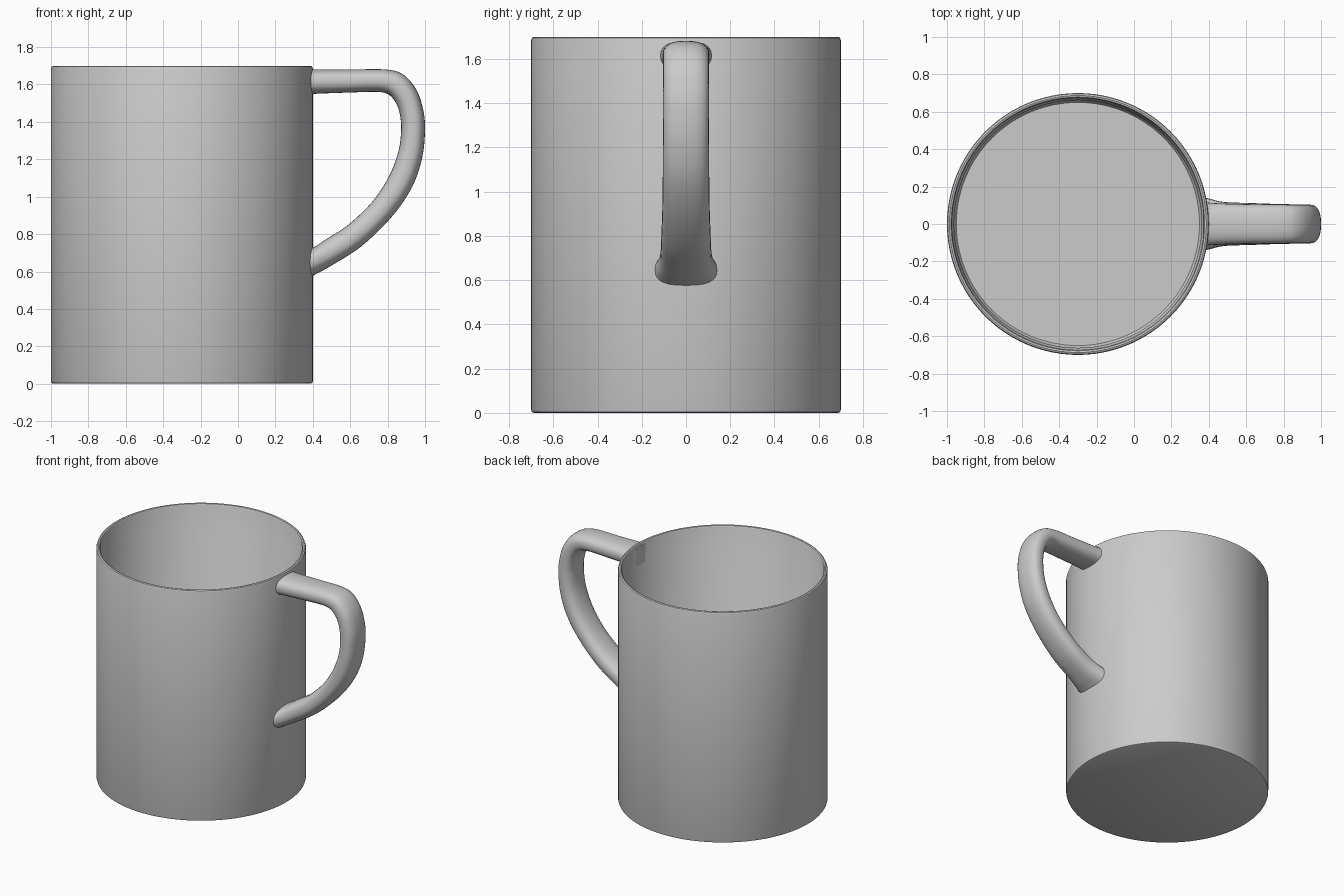
import bpy, bmesh, math
from mathutils import Vector

if "Cube" in bpy.data.objects:
    bpy.data.objects.remove(bpy.data.objects["Cube"])

CX = -0.3  # body axis


def finish(name, bm, angle):
    bmesh.ops.recalc_face_normals(bm, faces=bm.faces)
    me = bpy.data.meshes.new(name)
    bm.to_mesh(me)
    bm.free()
    ob = bpy.data.objects.new(name, me)
    bpy.context.collection.objects.link(ob)
    bpy.ops.object.select_all(action='DESELECT')
    ob.select_set(True)
    bpy.context.view_layer.objects.active = ob
    bpy.ops.object.shade_smooth_by_angle(angle=math.radians(angle))
    return ob


def bridge(bm, a, b):
    n = len(a)
    for i in range(n):
        bm.faces.new((a[i], a[(i + 1) % n], b[(i + 1) % n], b[i]))


# Cup body: revolved wall profile (radius, z), outside bottom to inside floor
profile = [(0.688, 0.0), (0.697, 0.004), (0.70, 0.014), (0.70, 1.685),
           (0.696, 1.696), (0.687, 1.70), (0.678, 1.697), (0.673, 1.688),
           (0.672, 1.53), (0.662, 1.515), (0.662, 0.06), (0.65, 0.045)]
SEG = 96
bm = bmesh.new()
rings = [[bm.verts.new((CX + r * math.cos(2 * math.pi * i / SEG),
                        r * math.sin(2 * math.pi * i / SEG), z))
          for i in range(SEG)] for r, z in profile]
for a, b in zip(rings, rings[1:]):
    bridge(bm, a, b)
bm.faces.new(rings[0])
bm.faces.new(rings[-1])
finish("cup_body", bm, 40)

# Handle: stations of outer edge (x, z), inner edge (x, z), half width in y
stations = [
    (0.370, 1.685, 0.370, 1.545, 0.125),
    (0.410, 1.680, 0.410, 1.550, 0.113),
    (0.600, 1.680, 0.600, 1.557, 0.106),
    (0.790, 1.680, 0.750, 1.560, 0.104),
    (0.885, 1.652, 0.810, 1.543, 0.104),
    (0.955, 1.570, 0.850, 1.490, 0.104),
    (0.990, 1.465, 0.868, 1.425, 0.104),
    (1.000, 1.360, 0.872, 1.350, 0.104),
    (0.985, 1.210, 0.857, 1.240, 0.104),
    (0.930, 1.050, 0.805, 1.105, 0.105),
    (0.820, 0.890, 0.715, 0.970, 0.107),
    (0.660, 0.735, 0.590, 0.850, 0.112),
    (0.500, 0.632, 0.475, 0.775, 0.117),
    (0.415, 0.585, 0.415, 0.735, 0.132),
    (0.370, 0.560, 0.370, 0.720, 0.145),
]


def spline(pts, steps):
    pts = [Vector(p) for p in pts]
    out = []
    for i in range(len(pts) - 1):
        p0, p1, p2, p3 = (pts[max(i - 1, 0)], pts[i], pts[i + 1],
                          pts[min(i + 2, len(pts) - 1)])
        for k in range(steps):
            t = k / steps
            out.append(0.5 * (2 * p1 + (p2 - p0) * t
                              + (2 * p0 - 5 * p1 + 4 * p2 - p3) * t * t
                              + (3 * p1 - p0 - 3 * p2 + p3) * t ** 3))
    return out + [pts[-1]]


# Interpolate edges and width separately, then sweep a rounded section
outer = spline([(s[0], 0, s[1]) for s in stations], 5)
inner = spline([(s[2], 0, s[3]) for s in stations], 5)
width = spline([(s[4], 0, 0) for s in stations], 5)


def soft(v):
    return math.copysign(abs(v) ** 0.8, v)


N = 28
bm = bmesh.new()
loops = []
for o, i, w in zip(outer, inner, width):
    mid, half = (o + i) / 2, (o - i) / 2
    loops.append([bm.verts.new(mid + half * soft(math.sin(a))
                               + Vector((0, w.x * soft(math.cos(a)), 0)))
                  for a in (2 * math.pi * k / N for k in range(N))])
for a, b in zip(loops, loops[1:]):
    bridge(bm, a, b)
bm.faces.new(loops[0])
bm.faces.new(loops[-1])
finish("handle", bm, 50)
